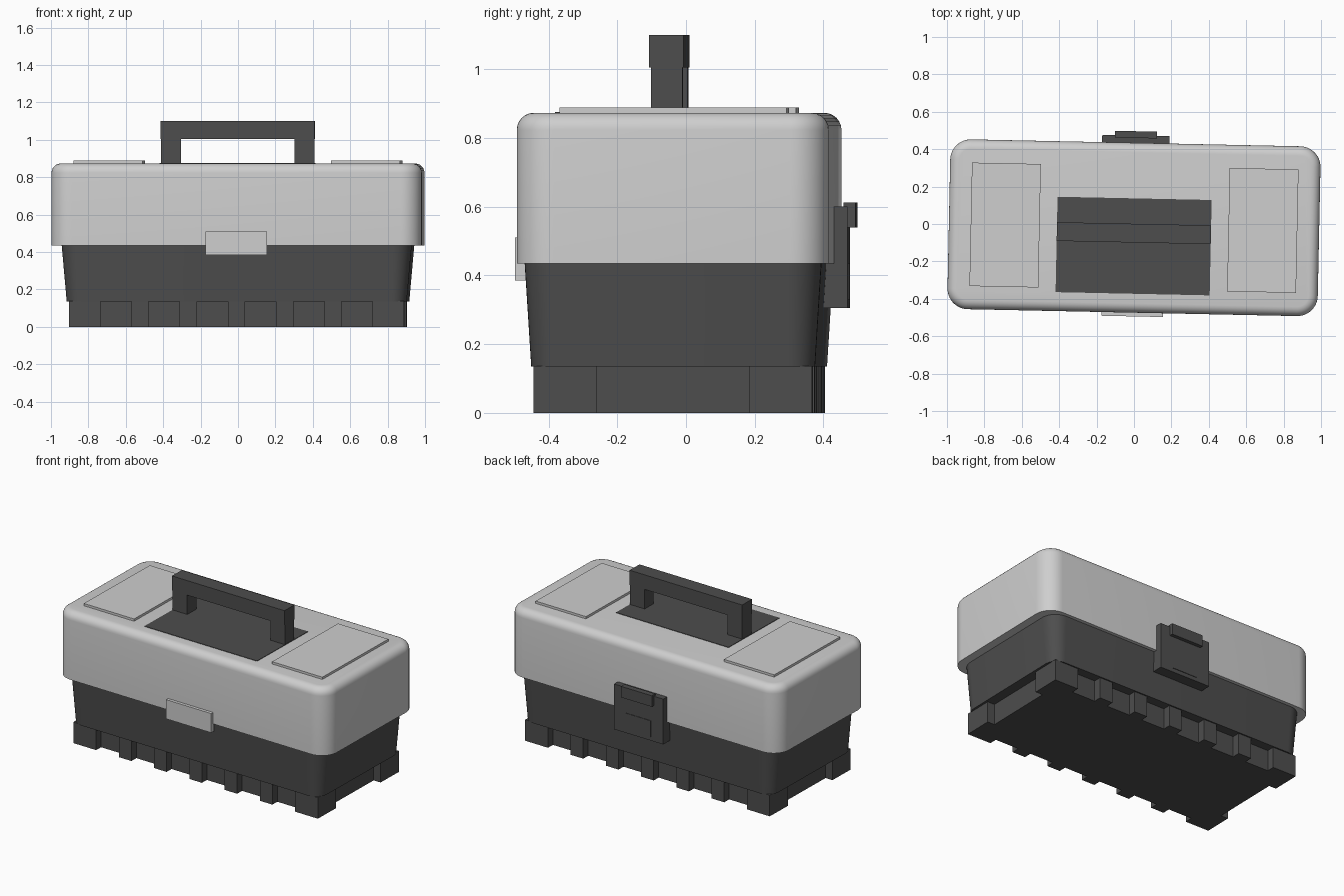
import bpy, bmesh, math
from mathutils import Matrix, Vector

cube = bpy.data.objects.get("Cube")
if cube:
    bpy.data.objects.remove(cube, do_unlink=True)

# The whole box stands slightly turned
PLACE = Matrix.Translation((0, -0.02, 0)) @ Matrix.Rotation(math.radians(-1.2), 4, "Z")


def material(name, value):
    mat = bpy.data.materials.new(name)
    mat.use_nodes = True
    color = (value, value, value, 1)
    mat.diffuse_color = color
    mat.node_tree.nodes["Principled BSDF"].inputs["Base Color"].default_value = color
    return mat


light_gray = material("light gray plastic", 0.62)
dark_gray = material("dark gray plastic", 0.075)


def finish(name, bm, mat, smooth=False):
    bmesh.ops.recalc_face_normals(bm, faces=bm.faces)
    mesh = bpy.data.meshes.new(name)
    bm.to_mesh(mesh)
    bm.free()
    mesh.materials.append(mat)
    obj = bpy.data.objects.new(name, mesh)
    bpy.context.collection.objects.link(obj)
    obj.matrix_world = PLACE
    if smooth:
        bpy.ops.object.select_all(action="DESELECT")
        obj.select_set(True)
        bpy.context.view_layer.objects.active = obj
        bpy.ops.object.shade_smooth_by_angle(angle=math.radians(35))
    return obj


def box(name, mat, x, y, z):
    """Box between the given (low, high) pairs."""
    bm = bmesh.new()
    bmesh.ops.create_cube(bm, size=1)
    for v in bm.verts:
        v.co = Vector([sum(r) / 2 + c * (r[1] - r[0]) for c, r in zip(v.co, (x, y, z))])
    return finish(name, bm, mat)


def rounded_loop(hx, hy, r, steps=10):
    pts = []
    for q, (sx, sy) in enumerate(((1, 1), (-1, 1), (-1, -1), (1, -1))):
        for i in range(steps + 1):
            a = math.pi / 2 * (q + i / steps)
            pts.append((sx * (hx - r) + r * math.cos(a), sy * (hy - r) + r * math.sin(a)))
    return pts


def loft(name, mat, sections, smooth=False):
    """Closed solid through stacked (outline, z) sections."""
    bm = bmesh.new()
    rings = [[bm.verts.new((x, y, z)) for x, y in pts] for pts, z in sections]
    for low, high in zip(rings, rings[1:]):
        for i in range(len(low)):
            j = (i + 1) % len(low)
            bm.faces.new((low[i], low[j], high[j], high[i]))
    bm.faces.new(rings[0][::-1])
    bm.faces.new(rings[-1])
    return finish(name, bm, mat, smooth)


# Notched foot: ribs along the long sides, one wide notch on each end
def notched_edge(half, depth, centers, half_notch):
    pts = [(-half, -depth)]
    for c in centers:
        a, b = c - half_notch, c + half_notch
        pts += [(a, -depth), (a, 0.05 - depth), (b, 0.05 - depth), (b, -depth)]
    return pts


HX, HY = 0.895, 0.405
long_side = notched_edge(HX, HY, [0.258 * (i - 2.5) for i in range(6)], 0.083)
short_side = [(-y, x) for x, y in notched_edge(HY, HX, [0], 0.222)]
outline = long_side + short_side
outline += [(-x, -y) for x, y in outline]
loft("ribbed_base", dark_gray, [(outline, 0), (outline, 0.137)])

# Tapered lower body
loft("lower_body", dark_gray, [
    (rounded_loop(0.909, 0.413, 0.08), 0.135),
    (rounded_loop(0.936, 0.432, 0.1), 0.437),
], True)

# Lid with a rounded top edge
R = 0.05
lid = [(rounded_loop(0.99, 0.454, 0.11), 0.435)]
for i in range(7):
    a = math.pi / 2 * i / 6
    inset = R * (1 - math.cos(a))
    lid.append((rounded_loop(0.99 - inset, 0.454 - inset, 0.11 - inset),
                0.873 - R + R * math.sin(a)))
loft("lid", light_gray, lid, True)

# Raised panels on the lid and the handle posts
for side, s in (("left", 1), ("right", -1)):
    box(side + "_top_panel", light_gray, sorted((s * 0.505, s * 0.873)), (-0.33, 0.33), (0.86, 0.888))
    box(side + "_handle_post", dark_gray, sorted((s * 0.304, s * 0.41)), (-0.073, 0.018), (0.86, 1.01))

# Handle and the plate under it
box("handle_plate", dark_gray, (-0.412, 0.412), (-0.353, 0.157), (0.867, 0.876))
box("handle_bar", dark_gray, (-0.412, 0.412), (-0.079, 0.021), (1.005, 1.1))

# Front latch tab
box("front_latch", light_gray, (-0.165, 0.165), (-0.474, -0.444), (0.385, 0.51))

# Rear clasp with a raised grip and a small pad
box("rear_clasp", dark_gray, (-0.18, 0.18), (0.415, 0.493), (0.305, 0.6))
box("rear_clasp_grip", dark_gray, (-0.113, 0.113), (0.48, 0.516), (0.54, 0.612))
box("rear_clasp_pad", dark_gray, (-0.09, 0.09), (0.48, 0.496), (0.33, 0.435))
